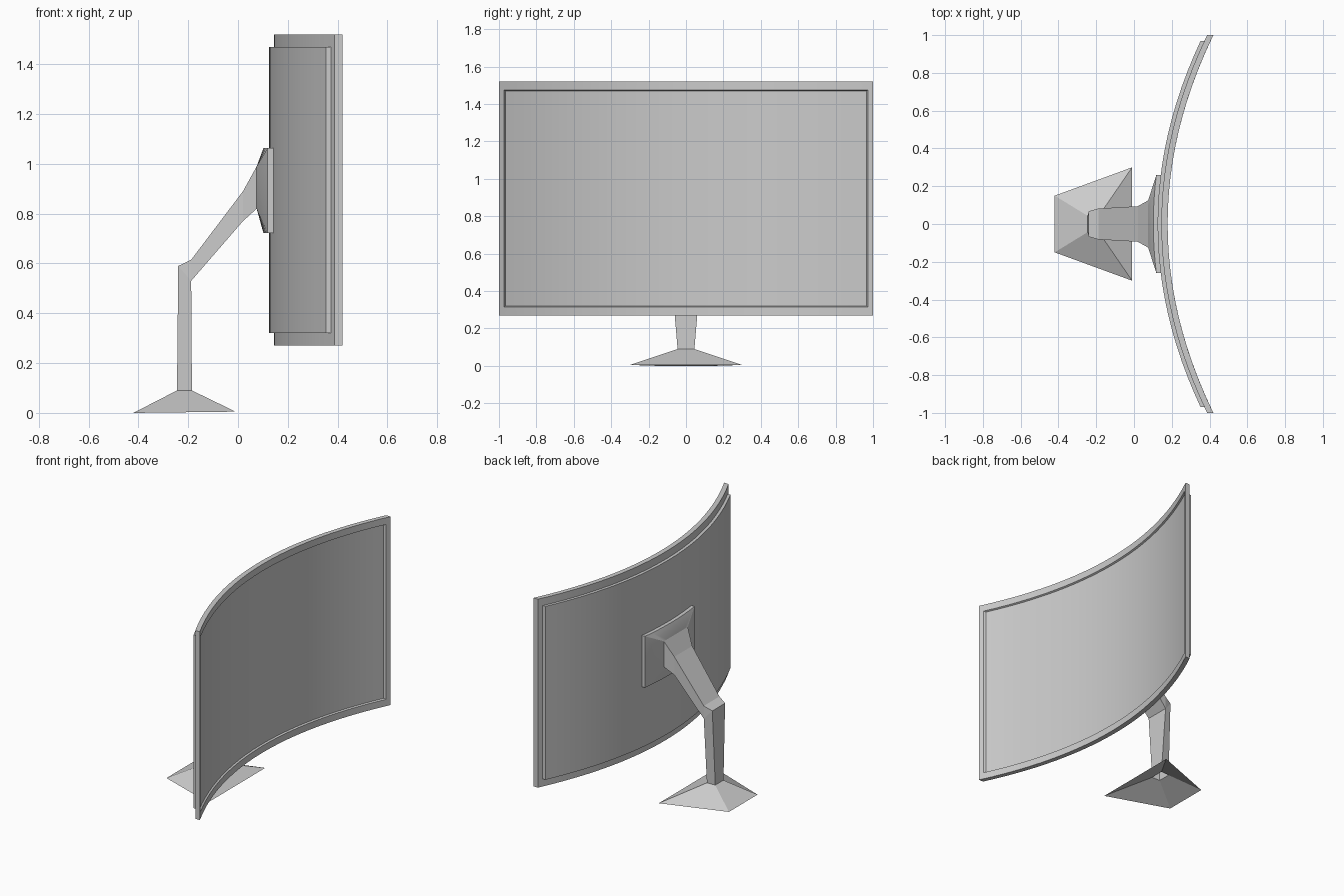
import bpy, bmesh

if "Cube" in bpy.data.objects:
    bpy.data.objects.remove(bpy.data.objects["Cube"])

SAG = 0.242   # how far the screen edges curve forward at y = 1
SEG = 24


def finish(name, bm, smooth=False):
    bmesh.ops.remove_doubles(bm, verts=bm.verts, dist=0.0005)
    bmesh.ops.recalc_face_normals(bm, faces=bm.faces)
    mesh = bpy.data.meshes.new(name)
    bm.to_mesh(mesh)
    bm.free()
    obj = bpy.data.objects.new(name, mesh)
    bpy.context.collection.objects.link(obj)
    if smooth:
        bpy.ops.object.select_all(action='DESELECT')
        obj.select_set(True)
        bpy.context.view_layer.objects.active = obj
        bpy.ops.object.shade_smooth_by_angle(angle=0.4)
    return obj


def bridge(bm, rings):
    for a, b in zip(rings, rings[1:]):
        n = len(a)
        for i in range(n):
            j = (i + 1) % n
            bm.faces.new((a[i], a[j], b[j], b[i]))


def curved_part(name, loops, seg=SEG):
    """Nested rectangular loops (half width, z low, z high, x, curve), capped by strips."""
    bm = bmesh.new()
    rings = []
    for hy, z0, z1, x, sag in loops:
        ys = [hy * (2 * i / seg - 1) for i in range(seg + 1)]
        pts = [(x + sag * y * y, y, z0) for y in ys]
        pts += [(x + sag * y * y, y, z1) for y in reversed(ys)]
        rings.append([bm.verts.new(p) for p in pts])
    bridge(bm, rings)
    for r in (rings[0], rings[-1]):
        m = len(r)
        for i in range(seg):
            bm.faces.new((r[i], r[i + 1], r[m - 2 - i], r[m - 1 - i]))
    return finish(name, bm, True)


def tube(name, sections):
    """Open four-sided loft; each section is a back and a front edge (x, z, half width)."""
    bm = bmesh.new()
    rings = []
    for (xb, zb, wb), (xf, zf, wf) in sections:
        pts = [(xb, -wb, zb), (xf, -wf, zf), (xf, wf, zf), (xb, wb, zb)]
        rings.append([bm.verts.new(p) for p in pts])
    for a, b in zip(rings, rings[1:]):
        for i in range(4):
            j = (i + 1) % 4
            if (a[i].co - b[i].co).length + (a[j].co - b[j].co).length > 0.001:
                bm.faces.new((a[i], a[j], b[j], b[i]))
    return finish(name, bm)


# Screen with a thin bezel and recessed display face
curved_part("screen", [
    (1.0, 0.27, 1.52, 0.145, SAG),
    (1.0, 0.27, 1.52, 0.178, SAG),
    (0.972, 0.315, 1.475, 0.178, SAG),
    (0.966, 0.32, 1.47, 0.167, SAG),
])

# Raised rear housing
curved_part("back_panel", [
    (0.97, 0.32, 1.47, 0.148, SAG),
    (0.97, 0.32, 1.47, 0.125, SAG),
])

# Mounting plate flaring out from the arm
curved_part("mount_plate", [
    (0.125, 0.82, 0.99, 0.075, 0.0),
    (0.26, 0.722, 1.063, 0.102, SAG),
    (0.26, 0.722, 1.063, 0.127, SAG),
], seg=8)

# Upright post, elbow and sloping arm
tube("arm", [
    ((-0.245, 0.09, 0.043), (-0.185, 0.09, 0.045)),
    ((-0.24, 0.59, 0.067), (-0.188, 0.53, 0.082)),
    ((-0.188, 0.615, 0.082), (-0.188, 0.53, 0.082)),
    ((0.02, 0.89, 0.094), (0.02, 0.77, 0.094)),
    ((0.075, 0.99, 0.125), (0.075, 0.82, 0.125)),
])

# Hollow pyramid-shaped foot
tube("base", [
    ((-0.42, 0.0, 0.15), (-0.01, 0.005, 0.30)),
    ((-0.245, 0.09, 0.043), (-0.185, 0.09, 0.045)),
])
